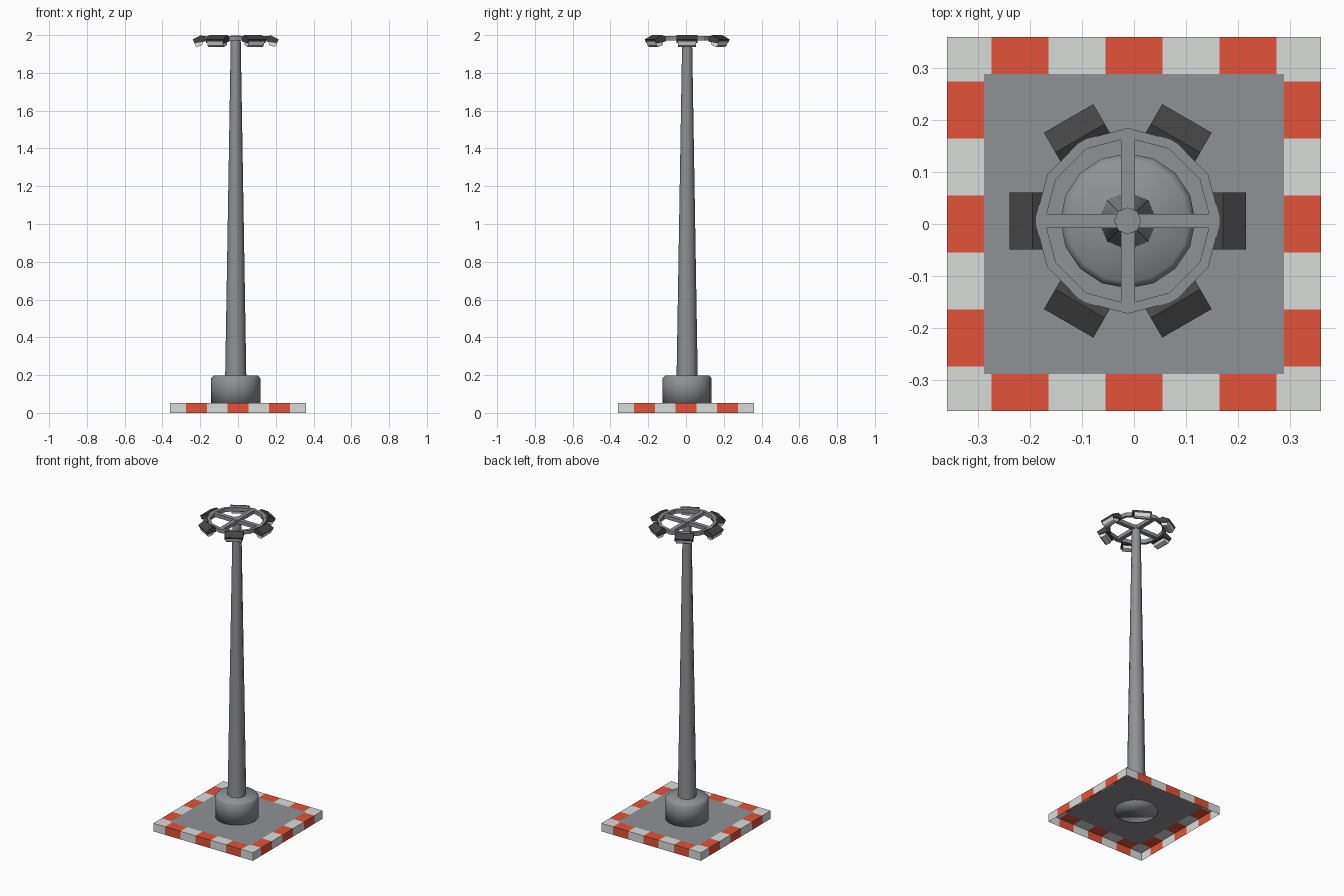
import bpy, bmesh, math
from mathutils import Matrix, Vector

if "Cube" in bpy.data.objects:
    bpy.data.objects.remove(bpy.data.objects["Cube"])

CX, CY = -0.012, 0.006      # mast axis sits slightly off the slab centre


def material(name, rgb):
    m = bpy.data.materials.new(name)
    m.diffuse_color = (*rgb, 1)
    m.use_nodes = True
    m.node_tree.nodes["Principled BSDF"].inputs["Base Color"].default_value = m.diffuse_color
    return m


grey = material("steel_grey", (0.28, 0.285, 0.30))
white = material("stripe_white", (0.70, 0.715, 0.70))
red = material("stripe_red", (0.76, 0.085, 0.042))
black = material("lamp_black", (0.06, 0.06, 0.06))
glass = material("lamp_glass", (0.75, 0.76, 0.75))


def finish(name, bm, *mats, smooth=False, recalc=True):
    if recalc:
        bmesh.ops.recalc_face_normals(bm, faces=bm.faces)
    for f in bm.faces:
        f.smooth = smooth
    me = bpy.data.meshes.new(name)
    bm.to_mesh(me)
    bm.free()
    for m in mats:
        me.materials.append(m)
    ob = bpy.data.objects.new(name, me)
    bpy.context.collection.objects.link(ob)
    return ob


def lathe(name, profile, sides, mat, closed=False, smooth=False):
    """Turn an (r, z) profile round the mast axis."""
    bm = bmesh.new()
    rings = []
    for r, z in profile:
        rings.append([bm.verts.new((CX + r * math.cos(a), CY + r * math.sin(a), z))
                      for a in (2 * math.pi * i / sides for i in range(sides))])
    pairs = list(zip(rings, rings[1:]))
    if closed:
        pairs.append((rings[-1], rings[0]))
    else:
        bm.faces.new(rings[0])
        bm.faces.new(rings[-1])
    for a, b in pairs:
        for i in range(sides):
            j = (i + 1) % sides
            bm.faces.new((a[i], a[j], b[j], b[i]))
    return finish(name, bm, mat, smooth=smooth)


def prism(name, section, width, angle, mat):
    """Extrude an (r, z) section sideways and turn it to an angle round the mast."""
    bm = bmesh.new()
    place = Matrix.Translation((CX, CY, 0)) @ Matrix.Rotation(angle, 4, 'Z')
    ends = [[bm.verts.new(place @ Vector((r, s * width / 2, z))) for r, z in section]
            for s in (-1, 1)]
    for e in ends:
        bm.faces.new(e)
    n = len(section)
    for i in range(n):
        j = (i + 1) % n
        bm.faces.new((ends[0][i], ends[0][j], ends[1][j], ends[1][i]))
    return finish(name, bm, mat)


# Base slab: a shell open underneath, cut along the stripe lines, coloured by position
H = 0.053
bm = bmesh.new()
bmesh.ops.create_cube(bm, size=1, matrix=Matrix.Translation((0, 0, H / 2))
                      @ Matrix.Diagonal((0.72, 0.72, H, 1)))
bottom = [f for f in bm.faces if f.calc_center_median().z < 0.001]
bmesh.ops.delete(bm, geom=bottom, context='FACES_ONLY')
for axis in ((1, 0, 0), (0, 1, 0)):
    for c in (0.055, 0.165, 0.275, 0.289):
        for s in (-1, 1):
            bmesh.ops.bisect_plane(bm, geom=bm.verts[:] + bm.edges[:] + bm.faces[:],
                                   plane_co=Vector(axis) * c * s, plane_no=axis)
for f in bm.faces:
    c = f.calc_center_median()
    x, y = abs(c.x), abs(c.y)
    if max(x, y) < 0.289:
        f.material_index = 0
    else:
        along = min(x, y)
        f.material_index = 2 if along < 0.055 or 0.165 < along < 0.275 else 1
finish("base_slab", bm, grey, white, red, recalc=False)

# Round foot with a chamfered top, poking just through the slab
lathe("pedestal", [(0.13, 0.045), (0.13, 0.183), (0.118, 0.197)], 16, grey, smooth=True)

# Tapered eight-sided mast
mast = lathe("mast", [(0.056, 0.19), (0.026, 1.998)], 8, grey)
for p in mast.data.polygons:
    p.use_smooth = len(p.vertices) == 4
for e in mast.data.edges:       # keep the cap rims crisp
    a, b = (mast.data.vertices[v].co.z for v in e.vertices)
    e.use_edge_sharp = abs(a - b) < 0.001

# Lamp ring and its four spokes
lathe("lamp_ring", [(0.179, 1.972), (0.179, 1.996), (0.16, 1.996), (0.16, 1.972)],
      12, grey, closed=True)
for i in range(4):
    prism("ring_spoke", [(0.01, 1.972), (0.162, 1.972), (0.162, 1.995), (0.01, 1.995)],
          0.027, i * math.pi / 2, grey)

# Six floodlights, each a tilted housing with a lens below
housing = [(0.228, 1.977), (0.184, 2.0), (0.16, 1.987), (0.163, 1.966), (0.217, 1.957)]
lens = [(0.222, 1.966), (0.214, 1.944), (0.204, 1.938), (0.178, 1.946), (0.172, 1.968)]
for i in range(6):
    a = i * math.pi / 3
    prism("lamp_housing", housing, 0.11, a, black)
    prism("lamp_lens", lens, 0.095, a, glass)
